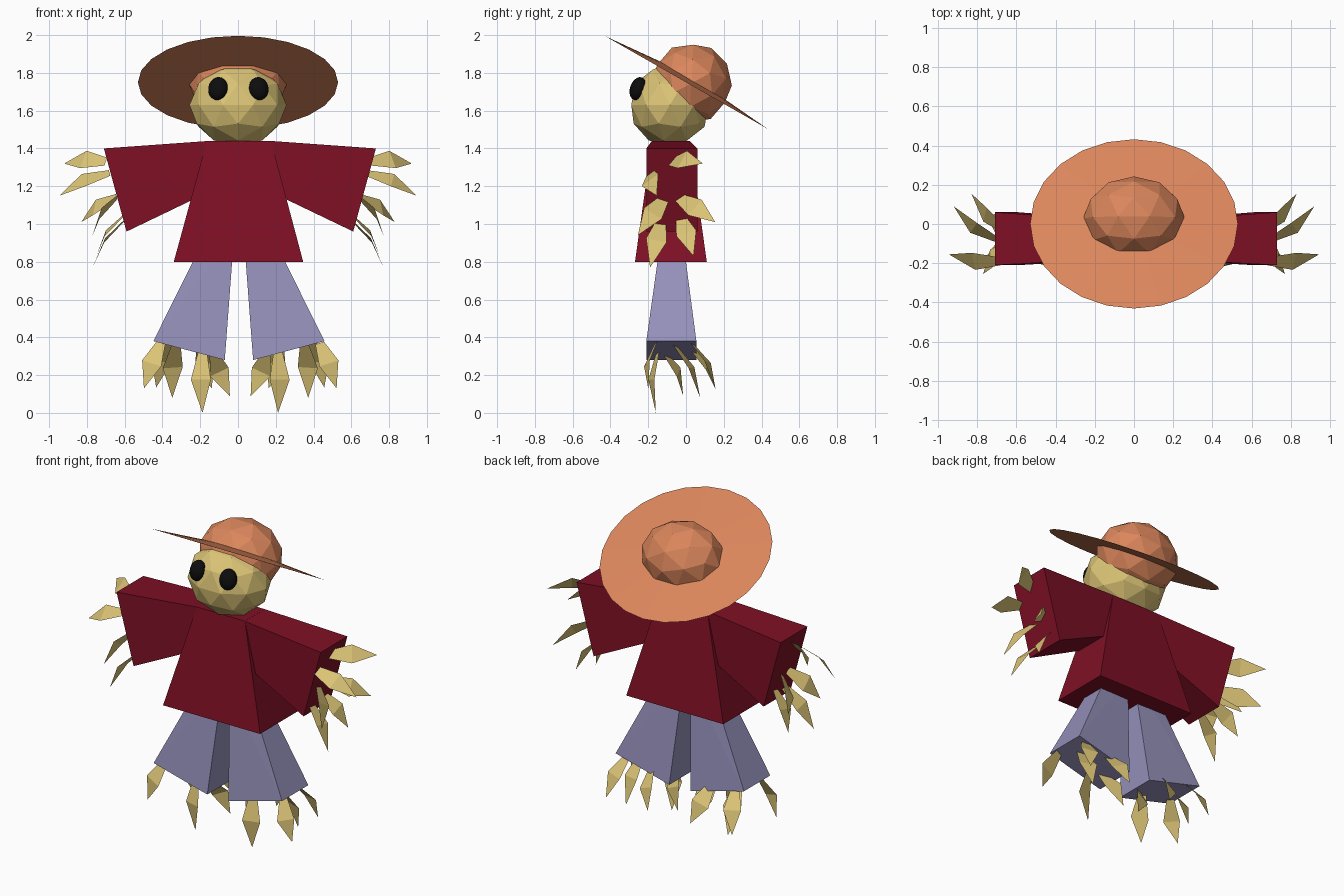
import bpy, bmesh, math
from mathutils import Vector, Matrix

if "Cube" in bpy.data.objects:
    bpy.data.objects.remove(bpy.data.objects["Cube"])


def material(name, rgb):
    m = bpy.data.materials.new(name)
    m.use_nodes = True
    m.diffuse_color = (*rgb, 1)
    m.node_tree.nodes["Principled BSDF"].inputs["Base Color"].default_value = (*rgb, 1)
    return m


SHIRT = material("dark red cloth", (0.21, 0.005, 0.018))
STRAW = material("straw yellow", (0.71, 0.55, 0.18))
TROUSER = material("lavender cloth", (0.30, 0.28, 0.49))
HAT = material("terracotta felt", (0.71, 0.24, 0.107))
BLACK = material("black", (0.004, 0.004, 0.004))


def finish(name, bm, mat):
    mesh = bpy.data.meshes.new(name)
    bm.to_mesh(mesh)
    bm.free()
    mesh.materials.append(mat)
    obj = bpy.data.objects.new(name, mesh)
    bpy.context.collection.objects.link(obj)
    return obj


def tapered_box(name, start, end, mat):
    """Box between two end quads; each end is edge point A, edge point B (x, z) and a y range."""
    bm = bmesh.new()
    for (ax, az), (bx, bz), (y0, y1) in (start, end):
        for p in ((ax, y0, az), (bx, y0, bz), (bx, y1, bz), (ax, y1, az)):
            bm.verts.new(p)
    bmesh.ops.convex_hull(bm, input=bm.verts[:])
    bmesh.ops.dissolve_limit(bm, angle_limit=0.01, verts=bm.verts[:], edges=bm.edges[:])
    bmesh.ops.recalc_face_normals(bm, faces=bm.faces[:])
    return finish(name, bm, mat)


def faceted_ball(name, centre, radii, tilt, mat):
    bm = bmesh.new()
    bmesh.ops.create_icosphere(bm, subdivisions=2, radius=1)
    bm.transform(Matrix.Translation(centre) @ Matrix.Rotation(tilt, 4, "X")
                 @ Matrix.Diagonal((*radii, 1)) @ Matrix.Rotation(math.pi / 2, 4, "Z"))
    return finish(name, bm, mat)


def add_leaf(bm, base, tip, hint, shift, side, bend=0.03):
    """Pointed straw blade, bent at its widest point."""
    base, tip, hint = Vector(base), Vector(tip), Vector(hint).normalized()
    across = (tip - base).cross(hint).normalized()
    mid = base.lerp(tip, 0.45) + hint * bend
    points = [base - across * 0.025, base + across * 0.025,
              mid + across * 0.055, mid - across * 0.055, tip]
    v = [bm.verts.new((side * p.x + shift, p.y, p.z)) for p in points]
    bm.faces.new(v[:4])
    bm.faces.new((v[3], v[2], v[4]))


# Shirt body
tapered_box("shirt_body", ((-0.165, 1.44), (0.175, 1.44), (-0.18, 0.02)),
            ((-0.34, 0.8), (0.345, 0.8), (-0.27, 0.11)), SHIRT)

UPPER, LOWER = (0.6, -0.5, 0.5), (1, 0, 0.2)
HAND = [((0.70, -0.08, 1.33), (0.92, 0.09, 1.32), UPPER),
        ((0.68, -0.19, 1.27), (0.945, -0.155, 1.15), UPPER),
        ((0.65, -0.04, 1.14), (0.83, 0.155, 1.01), LOWER),
        ((0.64, -0.11, 1.14), (0.77, -0.255, 0.94), LOWER),
        ((0.60, -0.13, 1.02), (0.77, -0.19, 0.77), LOWER),
        ((0.61, -0.03, 1.04), (0.75, 0.04, 0.83), LOWER)]
FRONT, BACK = (0.3, -1, 0), (0.3, 1, 0.2)
FOOT = [((0.42, -0.16, 0.37), (0.51, -0.2, 0.13), FRONT),
        ((0.20, -0.15, 0.32), (0.2, -0.16, 0), FRONT),
        ((0.14, -0.11, 0.31), (0.055, -0.015, 0.09), BACK),
        ((0.34, -0.06, 0.36), (0.36, 0.075, 0.08), BACK),
        ((0.21, 0.03, 0.34), (0.15, 0.155, 0.13), BACK),
        ((0.38, 0.03, 0.37), (0.445, 0.155, 0.135), BACK)]

for side, label in ((1, "left"), (-1, "right")):
    def mx(x, z, shift=0.01):
        return (side * x + shift, z)

    # Sleeve and trouser leg
    tapered_box(label + "_sleeve", (mx(0.16, 1.44), mx(0.1, 1.2), (-0.18, 0.02)),
                (mx(0.72, 1.40), mx(0.6, 0.96), (-0.21, 0.06)), SHIRT)
    tapered_box(label + "_trouser_leg", (mx(0.17, 0.95, 0.005), mx(0.025, 0.95, 0.005), (-0.13, -0.02)),
                (mx(0.453, 0.38, 0.005), mx(0.075, 0.28, 0.005), (-0.21, 0.055)), TROUSER)

    # Straw hand and foot
    for part, leaves, shift in (("hand", HAND, 0), ("foot", FOOT, 0.012)):
        bm = bmesh.new()
        for base, tip, hint in leaves:
            add_leaf(bm, base, tip, hint, shift, side)
        finish(label + "_straw_" + part, bm, STRAW)

    # Eye
    bm = bmesh.new()
    bmesh.ops.create_uvsphere(bm, u_segments=16, v_segments=10, radius=1)
    bm.transform(Matrix.Translation((side * 0.108 + 0.002, -0.255, 1.717))
                 @ Matrix.Rotation(side * 0.3, 4, "Z") @ Matrix.Rotation(-0.35, 4, "X")
                 @ Matrix.Diagonal((0.053, 0.04, 0.063, 1)))
    for f in bm.faces:
        f.smooth = True
    finish(label + "_eye", bm, BLACK)

# Head
faceted_ball("head", (0, -0.085, 1.63), (0.257, 0.215, 0.22), 0, STRAW)

# Hat, tipped back
TILT = math.radians(-29.7)
faceted_ball("hat_crown", (0, 0.028, 1.745), (0.26, 0.215, 0.215), TILT, HAT)
bm = bmesh.new()
bmesh.ops.create_cone(bm, cap_ends=True, segments=24, radius1=1, radius2=0.3, depth=0.03)
bm.transform(Matrix.Translation((0, 0.008, 1.763)) @ Matrix.Rotation(TILT, 4, "X")
             @ Matrix.Diagonal((0.53, 0.497, 1, 1)))
finish("hat_brim", bm, HAT)
